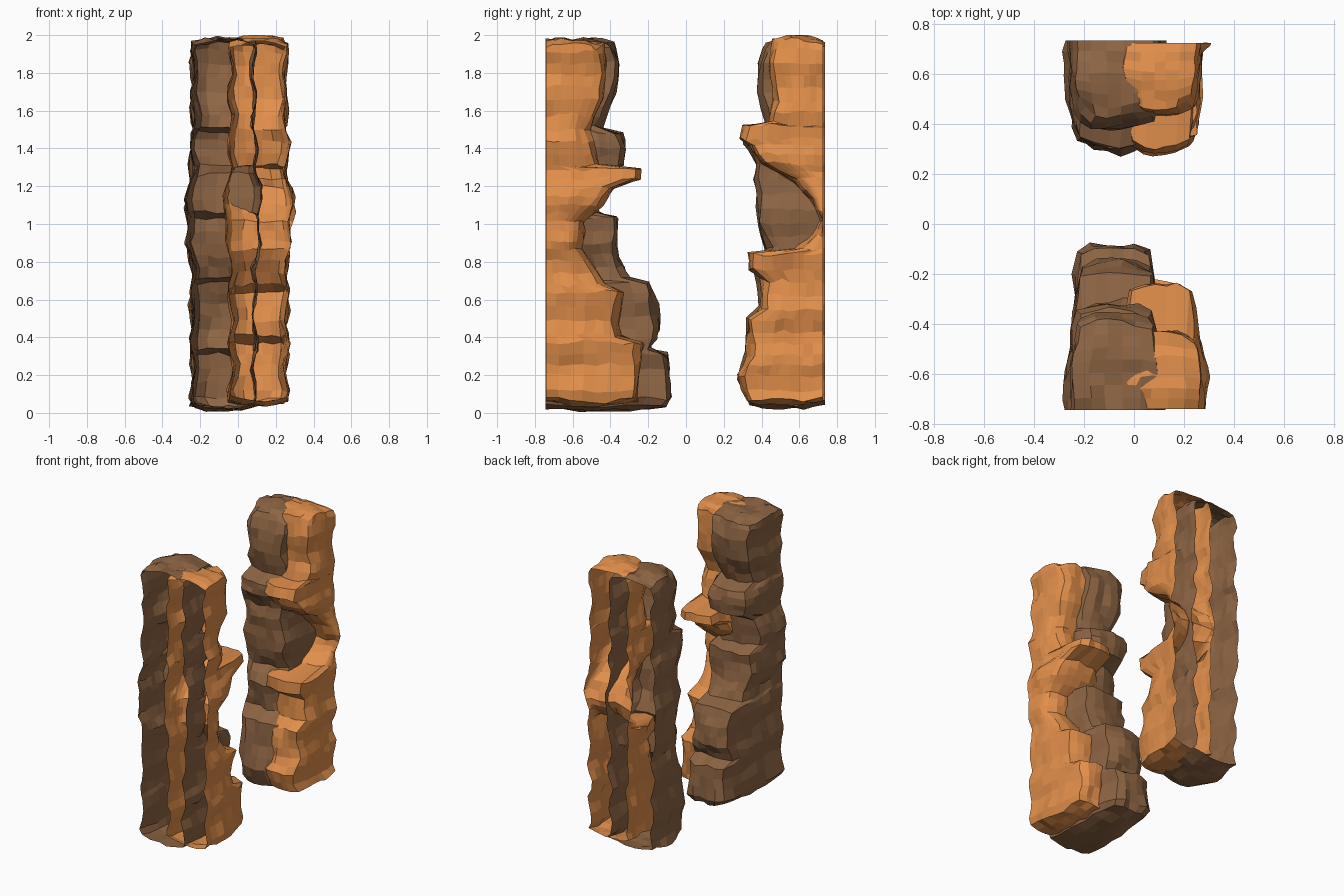
import bpy, bmesh, math
from mathutils import Vector, noise

if "Cube" in bpy.data.objects:
    bpy.data.objects.remove(bpy.data.objects["Cube"])


def material(name, color):
    m = bpy.data.materials.new(name)
    m.diffuse_color = color
    m.use_nodes = True
    m.node_tree.nodes["Principled BSDF"].inputs["Base Color"].default_value = m.diffuse_color
    return m


ORANGE = material("orange_rock", (0.76, 0.275, 0.07, 1))
BROWN = material("brown_rock", (0.27, 0.13, 0.057, 1))


def subdivide(profile, step=0.08):
    rows = []
    for (y0, z0), (y1, z1) in zip(profile, profile[1:]):
        n = max(1, math.ceil(abs(z1 - z0) / step))
        rows += [(y0 + (y1 - y0) * t / n, z0 + (z1 - z0) * t / n) for t in range(n)]
    return rows + [profile[-1]]


def slab(name, mat, side, x0, x1, outer, profile, nx=5, ny=7):
    """Rock shell with a ledged inner face, two sides, top and bottom; open at the outer plane."""
    rows = subdivide(profile)
    nz = len(rows) - 1
    bm = bmesh.new()
    grid = {}

    def vert(i, j, k):
        if (i, j, k) not in grid:
            u, v = i / nx, j / ny
            inner, z = rows[k]
            x = x0 + (x1 - x0) * u
            y = outer + (inner - outer) * v
            # side faces ripple, bulge at mid height and taper inwards at the ledges
            ripple = 0.012 * math.sin(z * 24 + side) + 0.03 * math.exp(-((z - 1.05) / 0.2) ** 2)
            x += (2 * u - 1) * (ripple - 0.03 * v ** 4)
            y += 0.03 * abs(2 * u - 1) ** 3 * v
            # top and bottom rims sag towards the corners
            corner = abs(2 * u - 1) ** 2 * 0.4 + abs(2 * v - 1) ** 2 * 0.5
            if k == nz:
                z -= 0.045 * corner
            if k == 0:
                z += 0.045 * corner
            n = noise.noise_vector(Vector((x * 9, y * 7 * side, z * 6 + x0 * 9)))
            fine = noise.noise_vector(Vector((x * 21, y * 17 * side, z * 15 + x0 * 9)))
            x += n.x * 0.018 + fine.x * 0.012
            y += (n.y * 0.022 + fine.y * 0.016) * v
            z = min(2, max(0, z + n.z * 0.015 + fine.z * 0.02))
            grid[i, j, k] = bm.verts.new((x, side * y, z))
        return grid[i, j, k]

    open_faces = []
    for k in range(nz):
        for i in range(nx):
            for j in (0, ny):
                f = bm.faces.new([vert(i, j, k), vert(i + 1, j, k), vert(i + 1, j, k + 1), vert(i, j, k + 1)])
                if j == 0:
                    open_faces.append(f)
        for j in range(ny):
            for i in (0, nx):
                bm.faces.new([vert(i, j, k), vert(i, j + 1, k), vert(i, j + 1, k + 1), vert(i, j, k + 1)])
    for i in range(nx):
        for j in range(ny):
            for k in (0, nz):
                bm.faces.new([vert(i, j, k), vert(i + 1, j, k), vert(i + 1, j + 1, k), vert(i, j + 1, k)])
    bmesh.ops.recalc_face_normals(bm, faces=bm.faces[:])
    bmesh.ops.delete(bm, geom=open_faces, context="FACES")
    me = bpy.data.meshes.new(name)
    bm.to_mesh(me)
    bm.free()
    me.materials.append(mat)
    bpy.context.collection.objects.link(bpy.data.objects.new(name, me))


# Front cliff: inner profiles as (distance from centre, height)
slab("front_cliff_brown", BROWN, -1, -0.24, 0.09, 0.745, [
    (0.11, 0.01), (0.08, 0.08), (0.09, 0.31), (0.19, 0.34), (0.14, 0.44), (0.16, 0.58),
    (0.19, 0.69), (0.31, 0.71), (0.36, 0.83), (0.36, 1.03), (0.46, 1.06), (0.45, 1.27),
    (0.33, 1.31), (0.32, 1.40), (0.34, 1.48), (0.45, 1.51), (0.37, 1.70), (0.35, 1.85), (0.39, 1.99)])
slab("front_cliff_orange", ORANGE, -1, -0.04, 0.255, 0.74, [
    (0.26, 0.04), (0.25, 0.20), (0.23, 0.37), (0.35, 0.41), (0.34, 0.64), (0.44, 0.68),
    (0.54, 0.86), (0.54, 1.02), (0.44, 1.10), (0.38, 1.19), (0.24, 1.24), (0.24, 1.29),
    (0.46, 1.31), (0.50, 1.50), (0.44, 1.66), (0.42, 1.85), (0.44, 1.98)])

# Back cliff
slab("back_cliff_brown", BROWN, 1, -0.245, 0.09, 0.735, [
    (0.34, 0.02), (0.29, 0.18), (0.33, 0.50), (0.40, 0.57), (0.36, 0.75), (0.42, 0.87),
    (0.38, 1.00), (0.36, 1.24), (0.37, 1.32), (0.31, 1.42), (0.31, 1.50), (0.43, 1.54),
    (0.38, 1.70), (0.38, 1.85), (0.43, 1.98)])
slab("back_cliff_orange", ORANGE, 1, -0.04, 0.255, 0.725, [
    (0.32, 0.04), (0.28, 0.20), (0.33, 0.30), (0.33, 0.49), (0.39, 0.55), (0.40, 0.70),
    (0.33, 0.76), (0.33, 0.84), (0.58, 0.87), (0.66, 0.93), (0.70, 1.02), (0.65, 1.13),
    (0.55, 1.24), (0.40, 1.32), (0.34, 1.42), (0.28, 1.45), (0.30, 1.52), (0.44, 1.53),
    (0.46, 1.65), (0.44, 1.85), (0.46, 2.00)])
